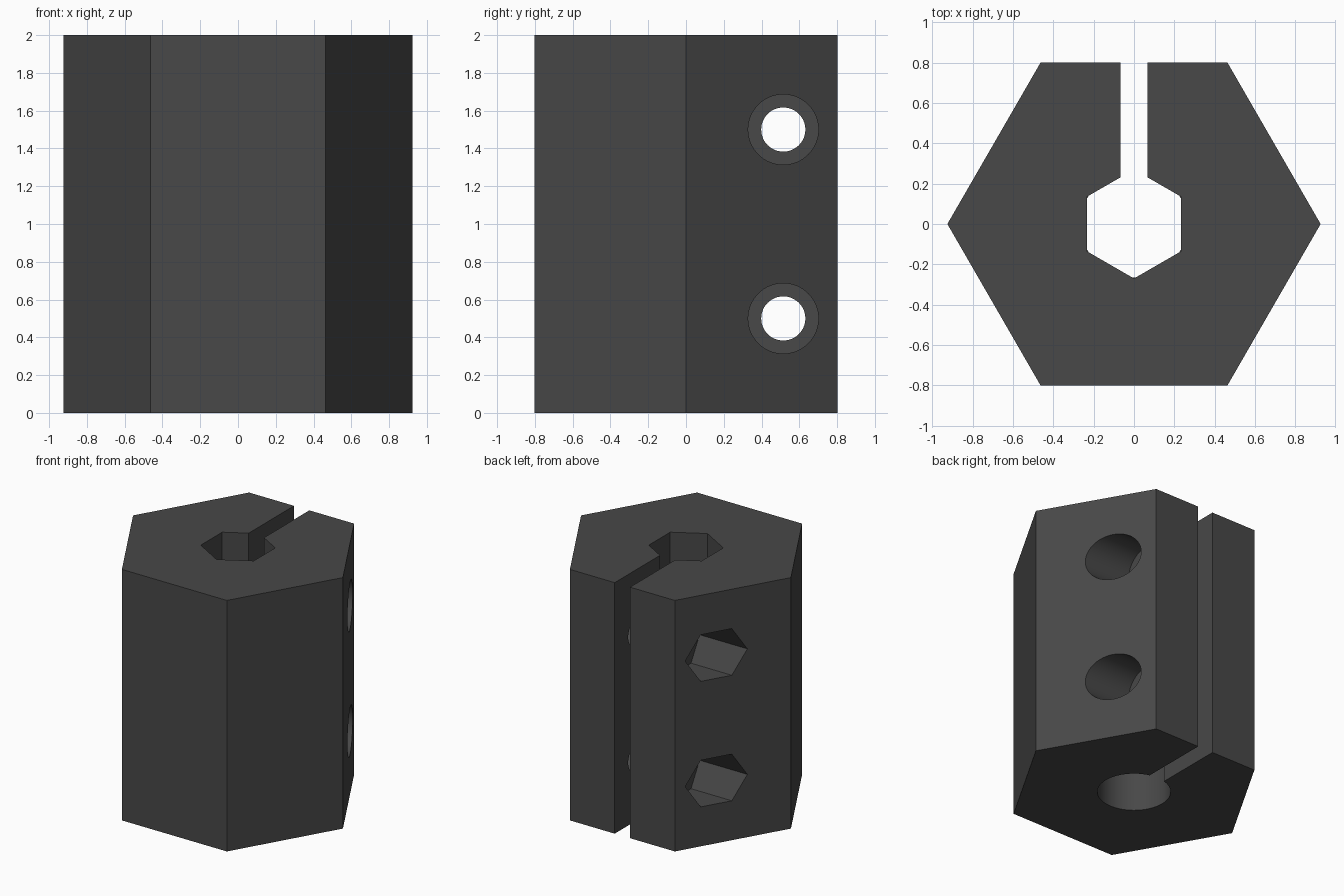
import bpy, math

if "Cube" in bpy.data.objects:
    bpy.data.objects.remove(bpy.data.objects["Cube"])

HOLE_Y = 0.515      # clamp screw axis
FLOOR_X = 0.33      # floor of screw head and nut pockets


def prism(name, sides, radius, centre, length, axis="Z", turn=0.0):
    """Regular prism or cylinder, with first vertex turned by an angle."""
    bpy.ops.mesh.primitive_cylinder_add(vertices=sides, radius=radius, depth=length)
    ob = bpy.context.object
    ob.name = name
    # primitive's first vertex lies on +y
    ob.rotation_euler = (0, 0, turn)
    bpy.ops.object.transform_apply(location=False, rotation=True, scale=False)
    if axis == "X":
        ob.rotation_euler = (0, math.radians(90), 0)
    ob.location = centre
    bpy.ops.object.transform_apply(location=True, rotation=True, scale=False)
    return ob


def cut(target, cutter):
    """Subtract the cutter from the target and discard it."""
    mod = target.modifiers.new("cut", "BOOLEAN")
    mod.operation = "DIFFERENCE"
    mod.solver = "EXACT"
    mod.object = cutter
    bpy.ops.object.select_all(action="DESELECT")
    bpy.context.view_layer.objects.active = target
    target.select_set(True)
    bpy.ops.object.modifier_apply(modifier=mod.name)
    bpy.data.objects.remove(cutter, do_unlink=True)


# Hexagonal body, corners on the x axis
body = prism("coupler_body", 6, 0.925, (0, 0, 1), 2.0, turn=math.radians(30))

# Round bore in the lower half, hexagonal socket in the upper half
cut(body, prism("round_bore", 64, 0.265, (0, 0, 0.45), 1.1))
cut(body, prism("hex_socket", 6, 0.27, (0, 0, 1.55), 1.1))

# Clamping slot from the bore to the back
bpy.ops.mesh.primitive_cube_add(size=1, location=(0, 0.55, 1))
slot = bpy.context.object
slot.scale = (0.135, 1.1, 2.4)
bpy.ops.object.transform_apply(location=True, rotation=True, scale=True)
cut(body, slot)

# Two clamp screws: through hole, round head pocket on the right, nut pocket on the left
for z in (0.5, 1.5):
    cut(body, prism("screw_hole", 48, 0.117, (0, HOLE_Y, z), 2.4, "X"))
    cut(body, prism("head_pocket", 64, 0.186, (FLOOR_X + 0.4, HOLE_Y, z), 0.8, "X"))
    cut(body, prism("nut_pocket", 6, 0.2145, (-FLOOR_X - 0.4, HOLE_Y, z), 0.8, "X"))

# Dark grey plastic
grey = bpy.data.materials.new("dark_grey")
grey.diffuse_color = (0.065, 0.065, 0.065, 1)
grey.use_nodes = True
grey.node_tree.nodes["Principled BSDF"].inputs["Base Color"].default_value = grey.diffuse_color
body.data.materials.clear()
body.data.materials.append(grey)
for p in body.data.polygons:
    p.material_index = 0

bpy.ops.object.select_all(action="DESELECT")
body.select_set(True)
bpy.context.view_layer.objects.active = body
bpy.ops.object.shade_smooth_by_angle(angle=math.radians(25))
